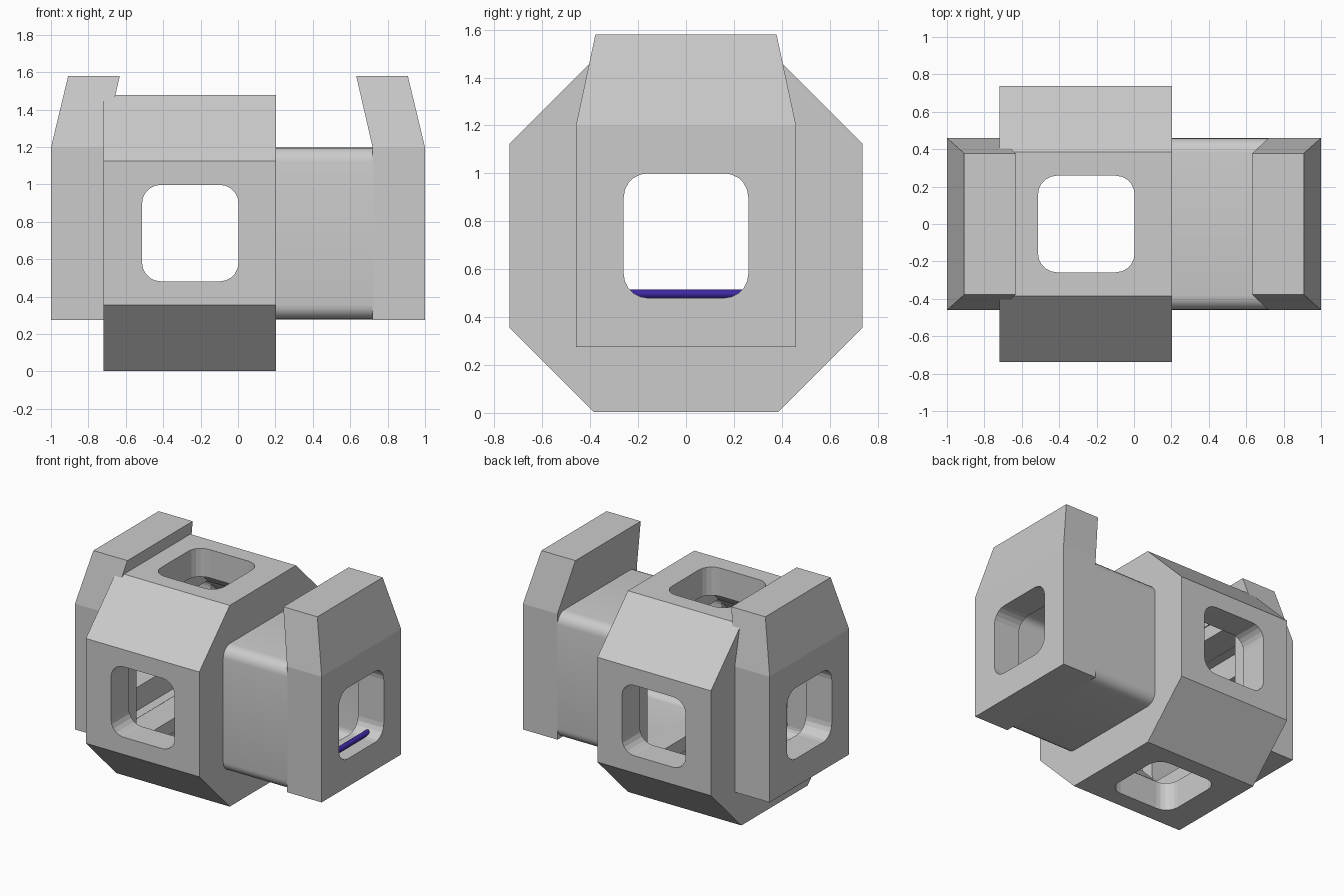
import bpy, bmesh, math

if "Cube" in bpy.data.objects:
    bpy.data.objects.remove(bpy.data.objects["Cube"])

CZ, HX = 0.74, -0.255     # axis height, hub centre in x


def rounded(cu, cv, h, r, n=5):
    """Rounded square outline centred on (cu, cv)."""
    pts = []
    for k, (su, sv) in enumerate([(1, 1), (-1, 1), (-1, -1), (1, -1)]):
        for i in range(n + 1):
            a = math.pi / 2 * (k + i / n)
            pts.append((cu + su * (h - r) + r * math.cos(a),
                        cv + sv * (h - r) + r * math.sin(a)))
    return pts


def octagon(h, flat):
    """Octagon outline in y, z."""
    p = [(flat, h), (-flat, h), (-h, flat), (-h, -flat),
         (-flat, -h), (flat, -h), (h, -flat), (h, flat)]
    return [(y, z + CZ) for y, z in p]


def loft(name, rings):
    """Closed solid through a stack of matching rings."""
    bm = bmesh.new()
    vs = [[bm.verts.new(p) for p in ring] for ring in rings]
    n = len(vs[0])
    for a, b in zip(vs, vs[1:]):
        for i in range(n):
            bm.faces.new((a[i], a[(i + 1) % n], b[(i + 1) % n], b[i]))
    bm.faces.new(vs[0])
    bm.faces.new(vs[-1])
    bmesh.ops.recalc_face_normals(bm, faces=bm.faces)
    me = bpy.data.meshes.new(name)
    bm.to_mesh(me)
    bm.free()
    ob = bpy.data.objects.new(name, me)
    bpy.context.collection.objects.link(ob)
    return ob


def prism(name, pts, axis, a, b):
    put = {'X': lambda t, u, v: (t, u, v),
           'Y': lambda t, u, v: (u, t, v),
           'Z': lambda t, u, v: (u, v, t)}[axis]
    return loft(name, [[put(t, u, v) for u, v in pts] for t in (a, b)])


def activate(ob):
    bpy.ops.object.select_all(action='DESELECT')
    ob.select_set(True)
    bpy.context.view_layer.objects.active = ob


def cut(ob, cutters):
    activate(ob)
    for c in cutters:
        m = ob.modifiers.new("cut", 'BOOLEAN')
        m.operation, m.solver, m.object = 'DIFFERENCE', 'EXACT', c
        bpy.ops.object.modifier_apply(modifier=m.name)


# Cutters: window tunnels, octagonal cavity and bore
win_x = prism("cut_x", rounded(0, CZ, 0.26, 0.1), 'X', -1.2, 1.2)
win_y = prism("cut_y", rounded(HX, CZ, 0.258, 0.1), 'Y', -1, 1)
win_z = prism("cut_z", rounded(HX, 0, 0.258, 0.1), 'Z', -0.3, 1.8)
cavity = prism("cut_cavity", octagon(0.53, 0.29), 'X', -0.52, 0.01)
bore = prism("cut_bore", rounded(0, CZ, 0.43, 0.06), 'X', -0.79, 0.79)

# Octagonal hub
hub = prism("hub", octagon(0.737, 0.384), 'X', -0.718, 0.202)
cut(hub, [cavity, bore, win_y, win_z])

# Rounded square neck
neck = prism("neck", rounded(0, CZ - 0.002, 0.46, 0.08), 'X', 0.19, 0.725)
cut(neck, [bore])
activate(neck)
bpy.ops.object.shade_smooth_by_angle(angle=math.radians(40))

# End plates, tapering and leaning inward above the neck
for s, name in ((1, "right_end_plate"), (-1, "left_end_plate")):
    rings = [[(s * x, y, z) for x, y in ((x0, -h), (x1, -h), (x1, h), (x0, h))]
             for z, x0, x1, h in ((0.276, 0.72, 1.0, 0.46),
                                  (1.197, 0.72, 1.0, 0.46),
                                  (1.58, 0.632, 0.908, 0.378))]
    cut(loft(name, rings), [bore, win_x])

# Blue bar across the right window sill
bar = prism("blue_bar", rounded(0.89, 0.496, 0.02, 0.0199, 3), 'Y', -0.25, 0.25)
activate(bar)
bpy.ops.object.shade_smooth_by_angle(angle=math.radians(50))
blue = bpy.data.materials.new("blue")
blue.diffuse_color = (0.05, 0.02, 0.35, 1)
blue.use_nodes = True
blue.node_tree.nodes["Principled BSDF"].inputs["Base Color"].default_value = blue.diffuse_color
bar.data.materials.append(blue)

for c in (win_x, win_y, win_z, cavity, bore):
    bpy.data.objects.remove(c, do_unlink=True)
